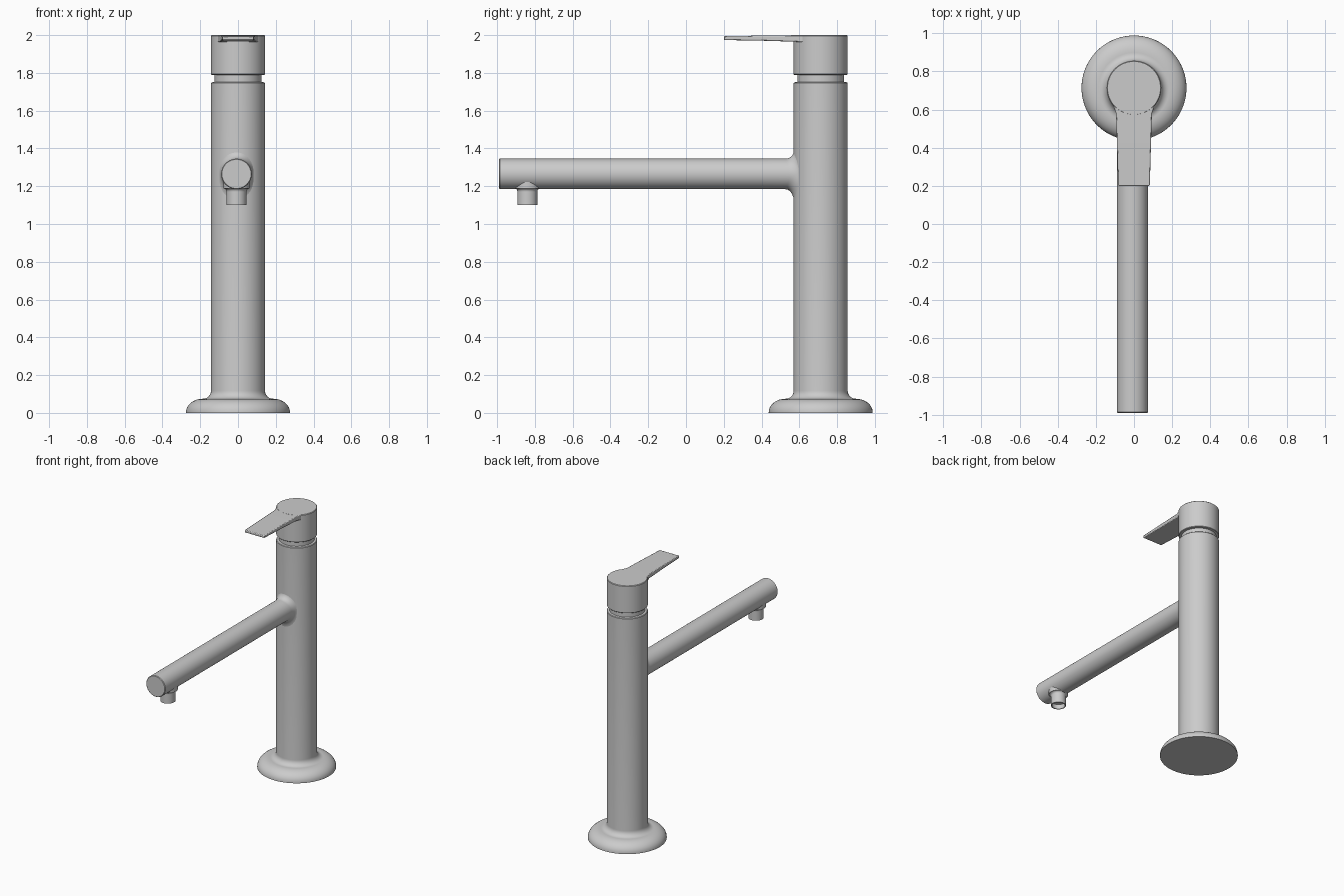
import bpy, bmesh, math
from math import sin, cos, pi, sqrt

if "Cube" in bpy.data.objects:
    bpy.data.objects.remove(bpy.data.objects["Cube"])

N = 72
CY = 0.713          # column axis (y)
RC = 0.143          # column radius
SX, SZ, RS = -0.008, 1.265, 0.081   # spout axis and radius


def loft(name, rings, cap_start=True, cap_end=True, angle=35):
    """Skin a list of closed rings that share one vertex count."""
    bm = bmesh.new()
    vs = [[bm.verts.new(p) for p in ring] for ring in rings]
    for a, b in zip(vs, vs[1:]):
        for i in range(len(a)):
            j = (i + 1) % len(a)
            bm.faces.new((a[i], a[j], b[j], b[i]))
    if cap_start:
        bm.faces.new(vs[0][::-1])
    if cap_end:
        bm.faces.new(vs[-1])
    bmesh.ops.recalc_face_normals(bm, faces=bm.faces)
    me = bpy.data.meshes.new(name)
    bm.to_mesh(me)
    bm.free()
    ob = bpy.data.objects.new(name, me)
    bpy.context.collection.objects.link(ob)
    bpy.ops.object.select_all(action='DESELECT')
    ob.select_set(True)
    bpy.context.view_layer.objects.active = ob
    bpy.ops.object.shade_smooth_by_angle(angle=math.radians(angle))
    return ob


def lathe(name, profile, x, y):
    """Turn an (r, z) profile around a vertical axis."""
    return loft(name, [[(x + r * cos(2 * pi * i / N), y + r * sin(2 * pi * i / N), z)
                        for i in range(N)] for r, z in profile])


def arc(cr, cz, rr, rz, a0, a1, n=8):
    """Elliptical arc points in a profile, angles in degrees."""
    return [(cr + rr * cos(math.radians(a0 + (a1 - a0) * k / n)),
             cz + rz * sin(math.radians(a0 + (a1 - a0) * k / n))) for k in range(n + 1)]


# Column: domed foot, fillet, straight tube and the narrow neck under the handle
lathe("column",
      [(0.275, 0)] + arc(0.185, 0.005, 0.09, 0.07, 0, 90)
      + arc(0.185, 0.117, RC - 0.185, 0.042, -90, 0)[0:]
      + [(RC, 1.746), (RC - 0.004, 1.75), (0.124, 1.752), (0.124, 1.80)], 0, CY)

# Handle cap
lathe("handle_cap",
      [(0.12, 1.787), (RC - 0.003, 1.79), (RC, 1.793), (RC, 1.996), (RC - 0.004, 2.0)], 0, CY)

# Lever: flat tapering blade
sections = [(0.20, 0.083, 1.974, 1.994), (0.42, 0.089, 1.970, 1.998),
            (0.58, 0.094, 1.965, 1.9995), (0.61, 0.105, 1.963, 1.9995),
            (0.66, 0.105, 1.963, 1.9995)]
lever = loft("handle_lever", [[(-w, y, lo), (w, y, lo), (w, y, hi), (-w, y, hi)]
                              for y, w, lo, hi in sections])
bev = lever.modifiers.new("soft_edges", 'BEVEL')
bev.width = 0.005
bev.segments = 2

# Spout: round tube with a flared blend that follows the column surface
def spout_ring(y, r):
    return [(SX + r * cos(2 * pi * i / N), y, SZ + r * sin(2 * pi * i / N)) for i in range(N)]


def blend_ring(a):
    ring = []
    for i in range(N):
        t = 2 * pi * i / N
        s = sin(t)
        flare = 0.014 + (0.032 if s > 0 else 0.06) * s * s
        r = RS + flare * (1 - cos(a))
        x = SX + r * cos(t)
        y = CY - sqrt(RC * RC - x * x) + 0.002 - 0.045 * (1 - sin(a))
        ring.append((x, y, SZ + r * s))
    return ring


loft("spout", [spout_ring(-0.99, RS - 0.004), spout_ring(-0.986, RS), spout_ring(0.40, RS)]
     + [blend_ring(pi / 2 * k / 10) for k in range(11)], cap_end=False)

# Nozzle: short outlet with a recessed mouth and a small fillet under the spout
lathe("nozzle",
      [(0.046, 1.135), (0.046, 1.10), (0.053, 1.10), (0.053, 1.17)]
      + arc(0.069, 1.172, 0.016, 0.016, 180, 90, 5) + [(0.069, 1.23)], SX, -0.84)
